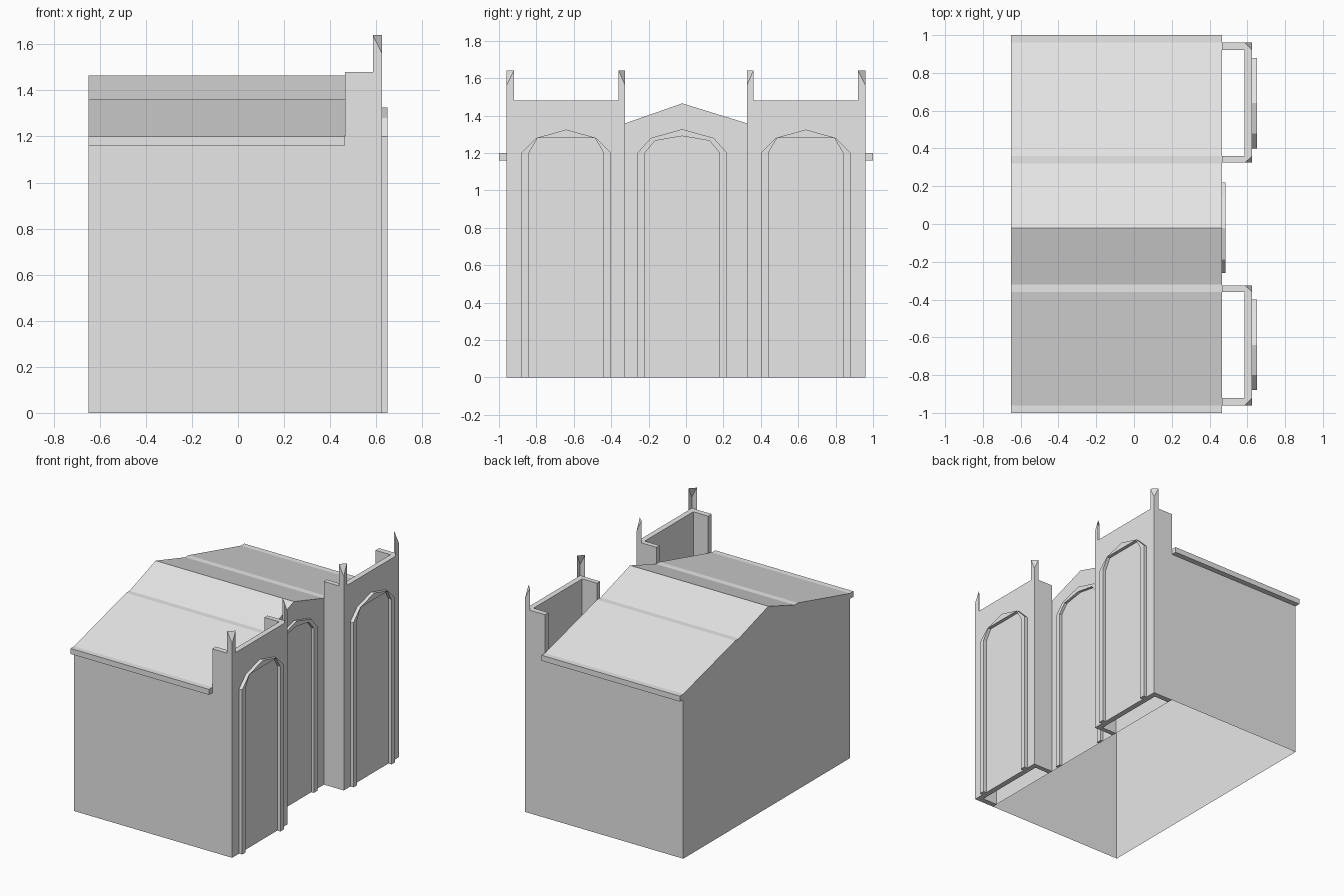
import bpy, bmesh
from mathutils import Vector

if "Cube" in bpy.data.objects:
    bpy.data.objects.remove(bpy.data.objects["Cube"])

stone = bpy.data.materials.new("grey_stone")
stone.diffuse_color = (0.8, 0.8, 0.8, 1)
stone.use_nodes = True
stone.node_tree.nodes["Principled BSDF"].inputs["Base Color"].default_value = stone.diffuse_color


def finish(name, bm, fix_normals=True):
    if fix_normals:
        bmesh.ops.recalc_face_normals(bm, faces=bm.faces)
    me = bpy.data.meshes.new(name)
    bm.to_mesh(me)
    bm.free()
    me.materials.append(stone)
    ob = bpy.data.objects.new(name, me)
    bpy.context.collection.objects.link(ob)
    return ob


def prism(name, points, offset, open_bottom=False):
    """Extrude a flat outline along an offset."""
    bm = bmesh.new()
    face = bm.faces.new([bm.verts.new(p) for p in points])
    res = bmesh.ops.extrude_face_region(bm, geom=[face], use_keep_orig=True)
    moved = [v for v in res["geom"] if isinstance(v, bmesh.types.BMVert)]
    bmesh.ops.translate(bm, verts=moved, vec=Vector(offset))
    bmesh.ops.recalc_face_normals(bm, faces=bm.faces)
    if open_bottom:
        floor = [f for f in bm.faces if all(v.co.z < 0.001 for v in f.verts)]
        bmesh.ops.delete(bm, geom=floor, context="FACES")
    return finish(name, bm, fix_normals=False)


def arch_trim(name, centre, x, depth, outer, inner):
    """Raised band around an arch; outlines run from the foot to the peak."""
    def full(half):
        left = [(-d, z) for d, z in half]
        right = [(d, z) for d, z in reversed(half) if d > 0]
        return left + right
    ring = full(outer) + full(inner)[::-1]
    prism(name, [(x, centre + d, z) for d, z in ring], (depth, 0, 0))


BACK, FRONT = -0.65, 0.465      # hall ends
OUT, IN = 0.625, 0.585          # tower front wall faces

# hall walls with gabled roof, open underneath
hall = [(-0.96, 0), (-0.96, 1.2), (-0.36, 1.36), (-0.32, 1.36), (-0.02, 1.465),
        (0.32, 1.36), (0.36, 1.36), (0.96, 1.2), (0.96, 0)]
prism("hall", [(BACK, y, z) for y, z in hall], (FRONT - BACK, 0, 0), True)

# arch outlines as (half width, height)
side_outer = [(0.24, 0), (0.24, 1.2), (0.16, 1.28), (0, 1.325)]
side_inner = [(0.20, 0), (0.20, 1.2), (0.153, 1.28)]
mid_outer = [(0.24, 0), (0.24, 1.2), (0.168, 1.28), (0, 1.327)]
mid_inner = [(0.20, 0), (0.20, 1.2), (0.146, 1.265), (0, 1.29)]
arch_trim("middle_arch_trim", -0.02, FRONT, 0.02, mid_outer, mid_inner)

for s, side in ((-1, "left"), (1, "right")):
    # eave along the roof edge
    eave = [(0.96, 1.16), (1.0, 1.16), (1.0, 1.2), (0.96, 1.2)]
    prism(side + "_eave", [(BACK, s * y, z) for y, z in eave], (FRONT - BACK, 0, 0))

    # tower front: a wall with two short returns, open behind
    plan = [(FRONT, 0.325), (OUT, 0.325), (OUT, 0.96), (FRONT, 0.96),
            (FRONT, 0.92), (IN, 0.92), (IN, 0.36), (FRONT, 0.36)]
    prism(side + "_tower", [(x, s * y, 0) for x, y in plan], (0, 0, 1.48))
    arch_trim(side + "_arch_trim", s * 0.64, OUT, 0.025, side_outer, side_inner)

    # corner pinnacles: two thin outer faces with a slanted cut at the corner
    for edge, inner, place in ((0.96, 0.92, "outer"), (0.325, 0.36, "inner")):
        a, b = s * edge, s * inner
        bm = bmesh.new()
        foot_x, foot_c, foot_y, top_x, cut, top_y = [bm.verts.new(p) for p in (
            (IN, a, 1.48), (OUT, a, 1.48), (OUT, b, 1.48),
            (IN, a, 1.64), (OUT, a, 1.56), (OUT, b, 1.64))]
        bm.faces.new((foot_x, foot_c, cut, top_x))
        bm.faces.new((foot_c, foot_y, top_y, cut))
        bm.faces.new((top_x, cut, top_y))
        # turn the faces towards the outer corner
        bm.normal_update()
        away = Vector((1, a - b, 0))
        away.y = 1 if a > b else -1
        for f in bm.faces:
            if f.normal.dot(away) < 0:
                f.normal_flip()
        finish(f"{side}_{place}_pinnacle", bm, fix_normals=False)
